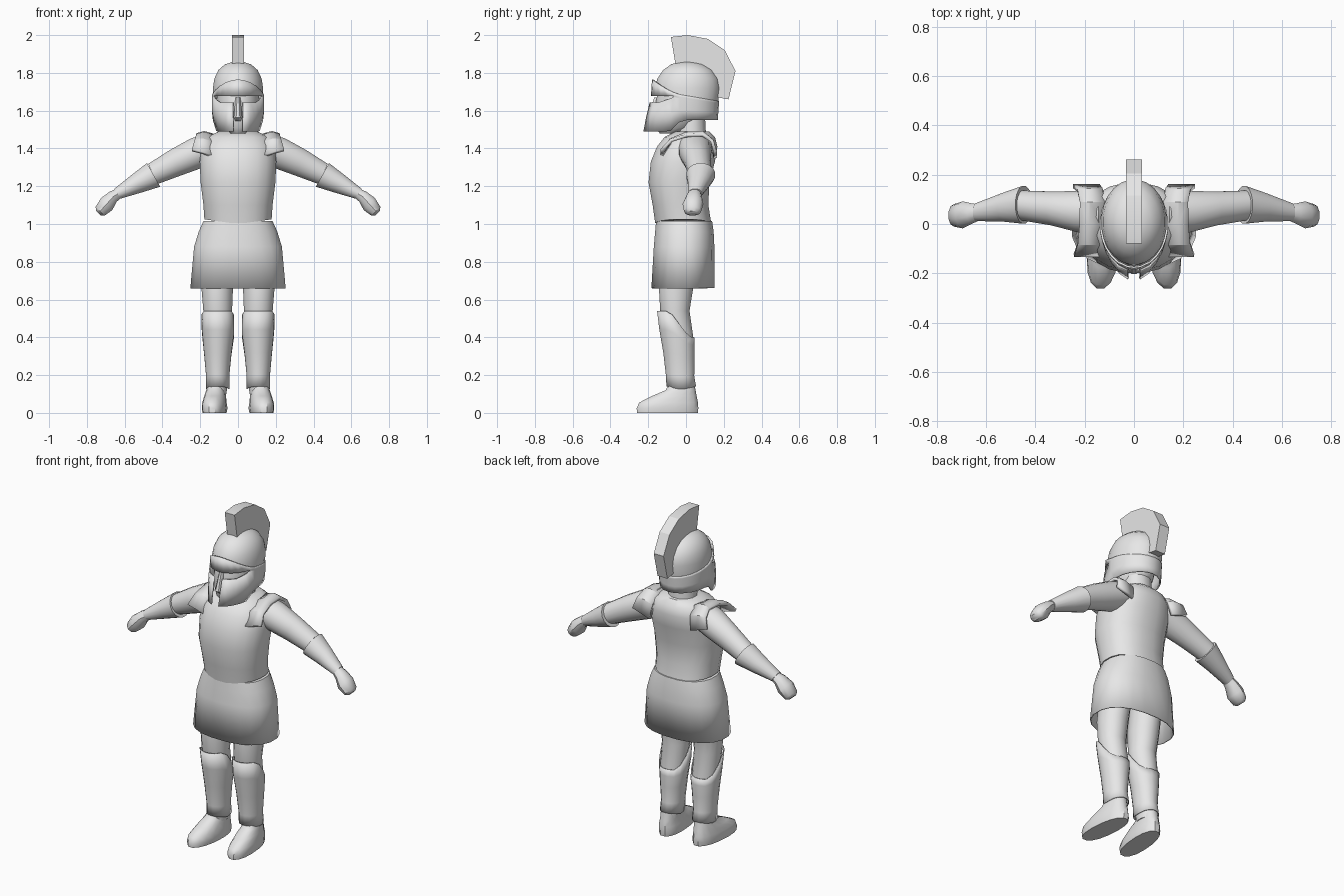
import bpy, bmesh
from math import sin, cos, pi, radians
from mathutils import Vector

cube = bpy.data.objects.get("Cube")
if cube:
    bpy.data.objects.remove(cube, do_unlink=True)

GREY = (0.8, 0.8, 0.8, 1)
grey = bpy.data.materials.new("plain_grey")
grey.use_nodes = True
grey.diffuse_color = GREY
grey.node_tree.nodes["Principled BSDF"].inputs["Base Color"].default_value = GREY


def finish(name, bm, angle=40, shell=0, mirror=False):
    """Turn a bmesh into a shaded, coloured object."""
    bmesh.ops.recalc_face_normals(bm, faces=bm.faces)
    mesh = bpy.data.meshes.new(name)
    bm.to_mesh(mesh)
    bm.free()
    mesh.materials.append(grey)
    obj = bpy.data.objects.new(name, mesh)
    bpy.context.collection.objects.link(obj)
    bpy.ops.object.select_all(action="DESELECT")
    obj.select_set(True)
    bpy.context.view_layer.objects.active = obj
    bpy.ops.object.shade_smooth_by_angle(angle=radians(angle))
    if mirror:
        mod = obj.modifiers.new("mirror", "MIRROR")
        mod.use_clip = True
    if shell:
        mod = obj.modifiers.new("shell", "SOLIDIFY")
        mod.thickness = shell
    return obj


def loft(name, rings, n=16, power=2.0, caps=(True, True), bend=None, side=1, **kw):
    """Skin rings given as (centre, half axis u, half axis v)."""
    bm = bmesh.new()
    loops = []
    for c, u, v in rings:
        loop = []
        for i in range(n):
            a = 2 * pi * (i + 0.5) / n
            pu, pv = [abs(t) ** (2 / power) * (1 if t > 0 else -1) for t in (cos(a), sin(a))]
            co = c + u * pu + v * pv
            if bend:
                co = bend(co)
            loop.append(bm.verts.new((co.x * side, co.y, co.z)))
        loops.append(loop)
    for p, q in zip(loops, loops[1:]):
        for i in range(n):
            j = (i + 1) % n
            bm.faces.new((p[i], p[j], q[j], q[i]))
    for flag, loop in zip(caps, (loops[0], loops[-1])):
        if flag:
            bm.faces.new(loop)
    return finish(name, bm, **kw)


def stack(*boxes):
    """Level rings from (z, x0, x1, y0, y1)."""
    return [(Vector(((a + b) / 2, (c + d) / 2, z)), Vector(((b - a) / 2, 0, 0)),
             Vector((0, (d - c) / 2, 0))) for z, a, b, c, d in boxes]


def centred(*boxes):
    return stack(*[(z, -w, w, c, d) for z, w, c, d in boxes])


def limb(*rings):
    """Rings across an arm from (x, y, z, height, depth, downward slope)."""
    return [(Vector((x, y, z)), Vector((sin(radians(s)), 0, cos(radians(s)))) * h,
             Vector((0, d, 0))) for x, y, z, h, d, s in rings]


def clamp(t):
    return max(0.0, min(1.0, t))


# Torso armour, skirt and neck
def waist_dip(co):
    if co.z < 1.05:
        co.z -= 0.025 * (1 - abs(co.x) / 0.18)
    return co


loft("breastplate", centred(
    (1.025, .18, -.165, .135), (1.1, .185, -.178, .12), (1.22, .2, -.2, .125),
    (1.33, .205, -.188, .155), (1.41, .195, -.155, .168), (1.46, .165, -.115, .155),
    (1.49, .105, -.06, .125)), n=20, power=2.3, bend=waist_dip)
loft("skirt", centred(
    (1.015, .185, -.16, .14), (.96, .21, -.165, .148), (.88, .235, -.172, .152),
    (.66, .255, -.185, .152)), n=20, power=2.3, caps=(True, False), shell=.006)
loft("neck", centred((1.45, .085, -.05, .11), (1.62, .075, -.04, .1)), n=12)

# Head with nose
loft("head", centred(
    (1.48, .04, -.14, -.02), (1.51, .075, -.165, .05), (1.58, .105, -.17, .12),
    (1.66, .115, -.16, .14), (1.75, .11, -.14, .14)))
loft("nose", centred((1.545, .015, -.18, -.14), (1.565, .025, -.205, -.14),
                     (1.67, .014, -.17, -.13)), n=8)

# Helmet dome
loft("helmet_dome", centred(
    (1.65, .133, -.165, .172), (1.72, .134, -.166, .182), (1.77, .126, -.153, .172),
    (1.815, .105, -.122, .142), (1.845, .07, -.08, .095), (1.86, .025, -.03, .04)),
    n=24, caps=(False, True),
    bend=lambda co: Vector((co.x, co.y, co.z + .06 * clamp(-co.y / .16))) if co.z < 1.66 else co)


# Helmet lower shell: brow band, cheek guards and neck guard
def shell_point(a, z):
    lean = .05 * clamp((1.69 - z) / .19) ** .8
    front = clamp(cos(a))
    depth = .18 + (lean if cos(a) > 0 else -lean * .3)
    width = .139 - .3 * lean * clamp((1.6 - z) / .1)
    return Vector((width * sin(a), -depth * cos(a), z - .0 * front))


def shell_levels(a):
    c = cos(a)
    top = 1.68 + .085 * clamp(c) ** 1.6 - .03 * clamp(-c)
    bottom = 1.55 - .06 * clamp((c - .12) / .25)
    slit_top = min(1.678, top - .012)
    open_eye = clamp((c - .42) / .25)
    slit_low = slit_top - .008 - .026 * open_eye
    return top, slit_top, slit_low, (slit_low + bottom) / 2, bottom


bm = bmesh.new()
angles = [0, .2, .5, .75, 1.0, 1.2, 1.4, 1.6, 1.9, 2.2, 2.55, 2.85, pi]
columns = [[bm.verts.new(shell_point(a, z)) for z in shell_levels(a)] for a in angles]
for i, (p, q) in enumerate(zip(columns, columns[1:])):
    for row in range(4):
        eye_slit = row == 1 and angles[i + 1] < 1.3
        mouth_gap = row > 0 and i == 0
        if not (eye_slit or mouth_gap):
            bm.faces.new((p[row], p[row + 1], q[row + 1], q[row]))
finish("helmet_guard", bm, shell=.008, mirror=True)

# Helmet crest
crest = [(-.055, 1.84), (-.08, 1.99), (.01, 2.0), (.115, 1.98), (.205, 1.92), (.262, 1.81),
         (.225, 1.66), (.168, 1.67), (.17, 1.75), (.12, 1.82), (.03, 1.85)]
bm = bmesh.new()
face = bm.faces.new([bm.verts.new((-.033, y, z)) for y, z in crest])
moved = bmesh.ops.extrude_face_region(bm, geom=[face])["geom"]
bmesh.ops.translate(bm, vec=(.066, 0, 0), verts=[g for g in moved if isinstance(g, bmesh.types.BMVert)])
finish("helmet_crest", bm, angle=20)


def greave_edge(co):
    t = clamp((co.z - .13) / .41)
    drop = .14 * clamp((co.y + .09) / .11) * t * t
    heel = .02 * (1 - t) ** 8 * (1 - abs(co.y + .025) / .08)
    return Vector((co.x, co.y, co.z - drop - heel))


def toe_out(co):
    return Vector((co.x - .08 * co.y, co.y, co.z))


# Shoulder pad arch, front to back
arch = [(-.135, 1.375), (-.085, 1.445), (0, 1.48), (.09, 1.485), (.145, 1.44), (.163, 1.36)]

for name, s in (("left", 1), ("right", -1)):
    # Legs
    loft(name + "_leg", stack(
        (.9, .02, .19, -.12, .09), (.66, .025, .195, -.145, .04), (.54, .03, .185, -.138, .02),
        (.4, .032, .18, -.11, .04), (.1, .06, .155, -.09, .045)), side=s)
    loft(name + "_greave", stack(
        (.14, .043, .172, -.105, .055), (.2, .045, .17, -.108, .045), (.32, .034, .18, -.122, .047),
        (.44, .02, .19, -.143, .048), (.54, .02, .196, -.155, .046)),
        caps=(False, False), bend=greave_edge, side=s, shell=.005)
    loft(name + "_foot", stack(
        (0, .055, .178, -.262, .065), (.025, .05, .182, -.264, .068), (.055, .055, .18, -.25, .066),
        (.09, .06, .172, -.18, .058), (.12, .065, .165, -.11, .052), (.16, .07, .155, -.085, .045)),
        power=2.3, bend=toe_out, side=s)

    # Arms
    loft(name + "_upper_arm", limb(
        (.12, .045, 1.415, .075, .09, 20), (.22, .05, 1.375, .085, .086, 21),
        (.33, .063, 1.325, .075, .07, 23), (.45, .075, 1.265, .06, .062, 26)), side=s)
    loft(name + "_bracer", limb(
        (.447, .078, 1.26, .073, .078, 29), (.53, .068, 1.217, .056, .059, 29),
        (.64, .048, 1.16, .031, .037, 29)), side=s)
    loft(name + "_hand", limb(
        (.62, .048, 1.17, .026, .03, 30), (.66, .042, 1.145, .034, .042, 34),
        (.695, .037, 1.106, .046, .055, 42), (.73, .035, 1.068, .035, .046, 45),
        (.74, .035, 1.058, .018, .028, 45)), n=10, side=s)

    # Shoulder pad
    bm = bmesh.new()
    strips = []
    for y, z in arch:
        low = (1.485 - z) / .125
        strip = [(.12 + .02 * low, z - .01), (.18 + .015 * low, z + .008), (.22 + .027 * low, z - .005 + .03 * low)]
        strips.append([bm.verts.new((x * s, y, h)) for x, h in strip])
    for p, q in zip(strips, strips[1:]):
        for i in range(2):
            bm.faces.new((p[i], p[i + 1], q[i + 1], q[i]))
    finish(name + "_shoulder_pad", bm, angle=30, shell=.018)
